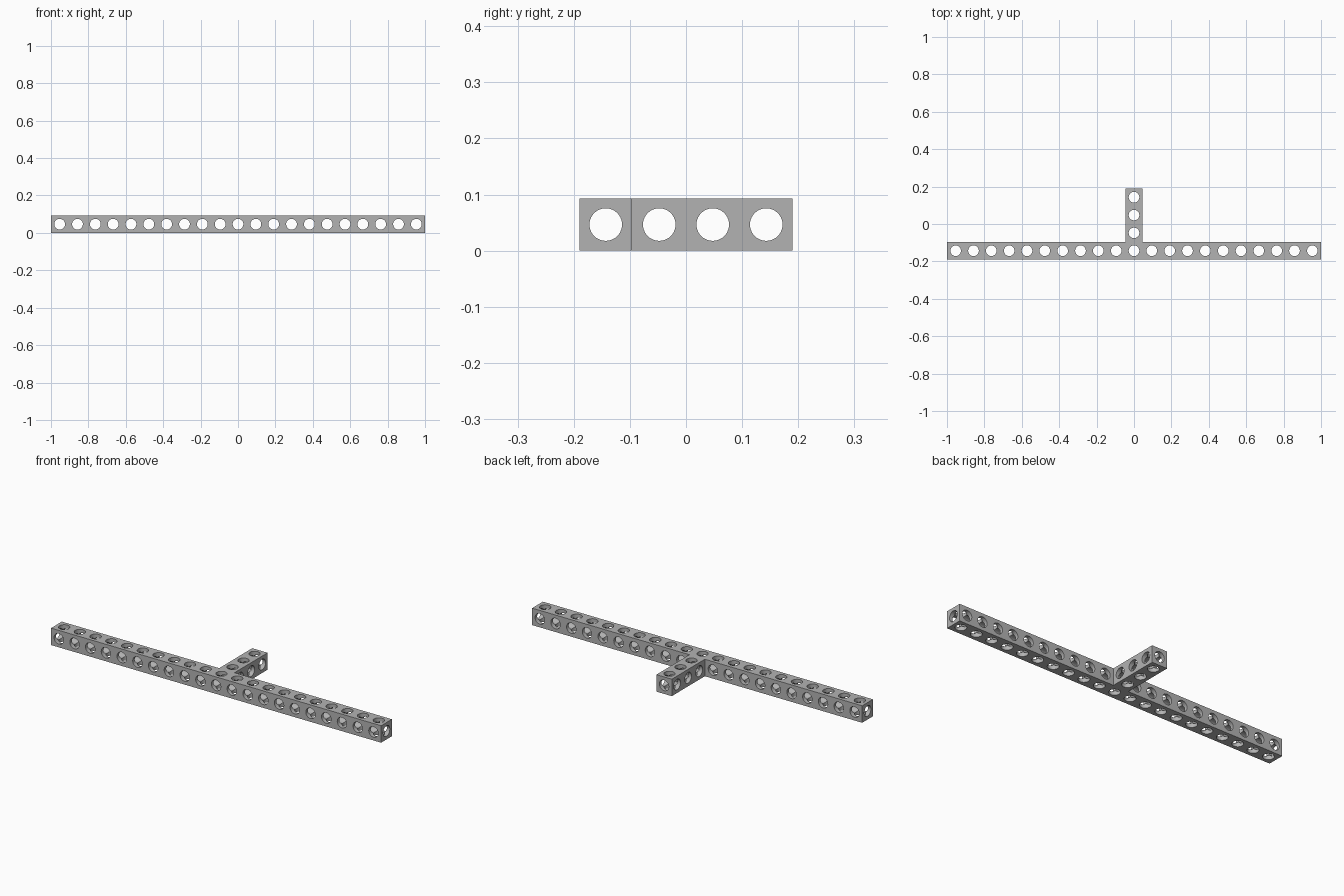
import bpy
import bmesh
from math import radians
from mathutils import Matrix

cube = bpy.data.objects.get("Cube")
if cube:
    bpy.data.objects.remove(cube, do_unlink=True)

WIDTH = 0.093                    # beam thickness
PITCH = (2 - WIDTH) / 20         # hole spacing
HALF = WIDTH / 2
BEAM_Y = -1.5 * PITCH            # centre line of the long beam
BACK = 1.5 * PITCH + HALF        # rear end of the short arm

grey = bpy.data.materials.new("grey plastic")
grey.use_nodes = True
colour = (0.45, 0.45, 0.45, 1)
grey.diffuse_color = colour
grey.node_tree.nodes["Principled BSDF"].inputs["Base Color"].default_value = colour


def make_object(name, bm):
    mesh = bpy.data.meshes.new(name)
    bmesh.ops.recalc_face_normals(bm, faces=bm.faces)
    bm.to_mesh(mesh)
    bm.free()
    mesh.materials.append(grey)
    obj = bpy.data.objects.new(name, mesh)
    bpy.context.collection.objects.link(obj)
    return obj


# T-shaped body: a closed prism over an outline
front, inner = BEAM_Y - HALF, BEAM_Y + HALF
outline = [(-1, front), (1, front), (1, inner), (HALF, inner),
           (HALF, BACK), (-HALF, BACK), (-HALF, inner), (-1, inner)]
bm = bmesh.new()
low = [bm.verts.new((x, y, 0)) for x, y in outline]
high = [bm.verts.new((x, y, WIDTH)) for x, y in outline]
bm.faces.new(low[::-1])
bm.faces.new(high)
for i in range(len(low)):
    bm.faces.new((low[i - 1], low[i], high[i], high[i - 1]))
body = make_object("t_beam", bm)

# Hole centres along the beam and the arm; radii differ a hair so crossings cut cleanly
beam_cells = [(i * PITCH, BEAM_Y) for i in range(-10, 11)]
arm_cells = [(0, BEAM_Y + i * PITCH) for i in range(1, 4)]
drills = {
    "x": (0.0290, Matrix.Rotation(radians(90), 4, "Y"), [(0, BEAM_Y)] + arm_cells),
    "y": (0.0287, Matrix.Rotation(radians(90), 4, "X"), beam_cells),
    "z": (0.0284, Matrix.Identity(4), beam_cells + arm_cells),
}

# Drill one direction at a time
bpy.context.view_layer.objects.active = body
for axis, (radius, turn, cells) in drills.items():
    bm = bmesh.new()
    for x, y in cells:
        bmesh.ops.create_cone(
            bm, cap_ends=True, segments=40, radius1=radius, radius2=radius, depth=3,
            matrix=Matrix.Translation((x, y, HALF)) @ turn)
    cutter = make_object("drill_" + axis, bm)
    cutter.hide_render = True
    cut = body.modifiers.new("holes_" + axis, "BOOLEAN")
    cut.operation = "DIFFERENCE"
    cut.solver = "MANIFOLD"
    cut.object = cutter
    bpy.ops.object.modifier_apply(modifier=cut.name)
    bpy.data.objects.remove(cutter, do_unlink=True)

body.select_set(True)
bpy.ops.object.shade_smooth_by_angle(angle=radians(30))
